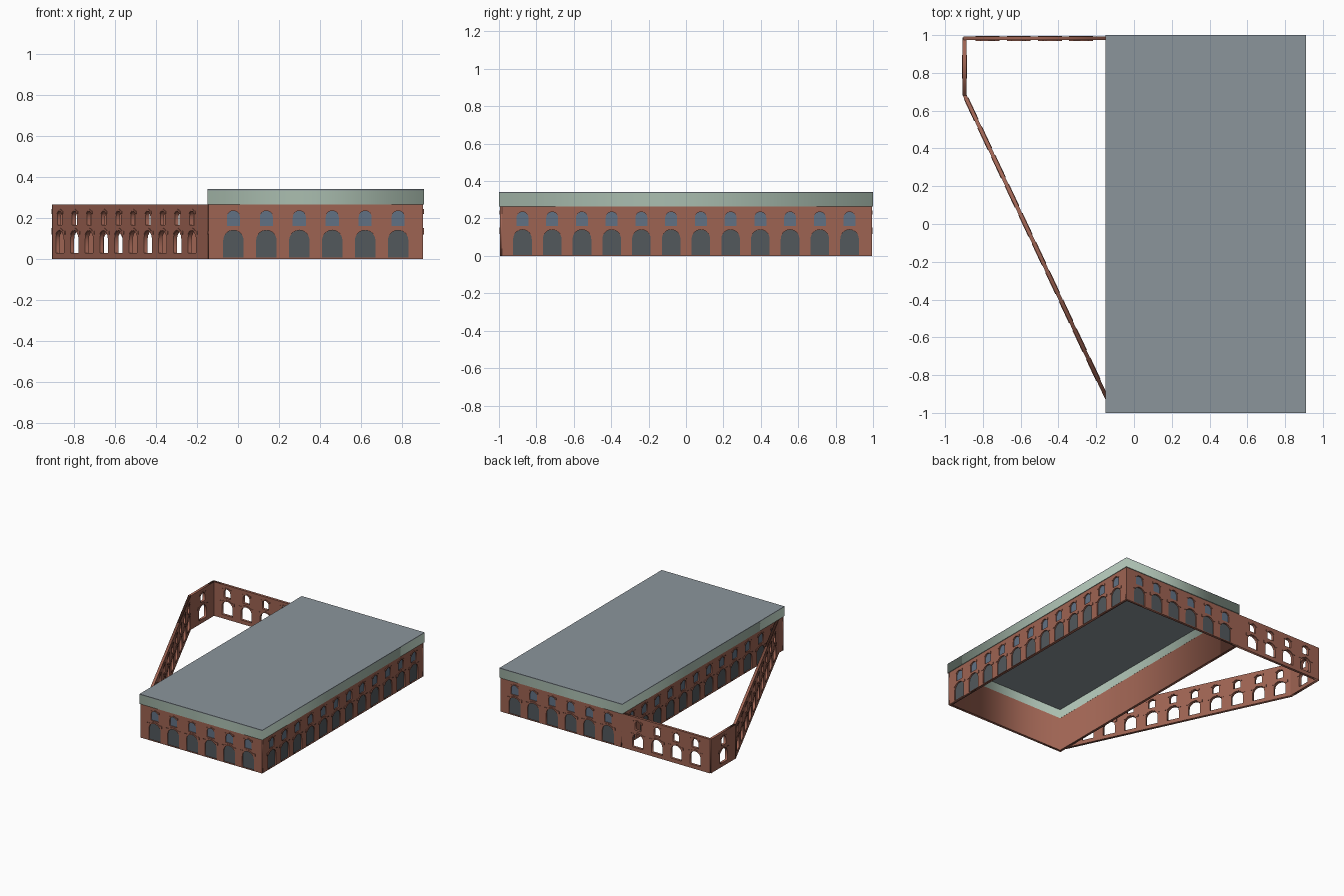
import bpy
import math
from mathutils import Matrix, Vector

cube = bpy.data.objects.get("Cube")
if cube:
    bpy.data.objects.remove(cube, do_unlink=True)


def material(name, rgb):
    m = bpy.data.materials.new(name)
    m.use_nodes = True
    color = (*rgb, 1)
    m.diffuse_color = color
    bsdf = m.node_tree.nodes["Principled BSDF"]
    bsdf.inputs["Base Color"].default_value = color
    bsdf.inputs["Roughness"].default_value = 0.8
    return m


BRICK = material("red brick", (0.34, 0.125, 0.085))
GREEN = material("pale green fascia", (0.40, 0.51, 0.43))
ROOF = material("grey roof", (0.26, 0.30, 0.33))
DARK = material("dark glass", (0.084, 0.098, 0.107))
BLUE = material("blue glass", (0.12, 0.165, 0.23))

HEIGHT = 0.265


def extrude(name, outlines, low, high, frame, mat):
    """Fill closed outlines (inner ones become holes) and extrude from low to high."""
    curve = bpy.data.curves.new(name, "CURVE")
    curve.dimensions = "2D"
    curve.fill_mode = "BOTH"
    curve.extrude = (high - low) / 2
    for pts in outlines:
        s = curve.splines.new("POLY")
        s.points.add(len(pts) - 1)
        for p, (x, y) in zip(s.points, pts):
            p.co = (x, y, 0, 1)
        s.use_cyclic_u = True
    temp = bpy.data.objects.new(name + "_outline", curve)
    bpy.context.collection.objects.link(temp)
    graph = bpy.context.evaluated_depsgraph_get()
    mesh = bpy.data.meshes.new_from_object(temp.evaluated_get(graph))
    bpy.data.objects.remove(temp, do_unlink=True)
    mesh.materials.clear()
    mesh.materials.append(mat)
    mesh.transform(frame @ Matrix.Translation((0, 0, (low + high) / 2)))
    obj = bpy.data.objects.new(name, mesh)
    bpy.context.collection.objects.link(obj)
    return obj


def rect(x0, y0, x1, y1):
    return [(x0, y0), (x1, y0), (x1, y1), (x0, y1)]


def arc(cx, cy, r, a0, a1, n=12):
    angles = [a0 + (a1 - a0) * i / n for i in range(n + 1)]
    return [(cx + r * math.cos(a), cy + r * math.sin(a)) for a in angles]


def arch(cx, sill, spring, r):
    return [(cx - r, sill), (cx + r, sill)] + arc(cx, spring, r, 0, math.pi)


def hood(cx, spring, r, rise, ear, z0, z1):
    """Raised arch cap with a square ear on each side."""
    outer = math.asin((z1 - spring) / (r + rise))
    inner = math.asin((z0 - spring) / r)
    return ([(cx + ear, z0), (cx + ear, z1)]
            + arc(cx, spring, r + rise, outer, math.pi - outer)
            + [(cx - ear, z1), (cx - ear, z0)]
            + arc(cx, spring, r, math.pi - inner, inner))


def lower_hood(c):
    return hood(c, 0.09, 0.05, 0.011, 0.063, 0.118, 0.137)


def upper_hood(c):
    return hood(c, 0.203, 0.032, 0.009, 0.039, 0.22, 0.235)


def wall_frame(start, end):
    u = (Vector(end) - Vector(start)).to_3d()
    length = u.length
    u.normalize()
    up = Vector((0, 0, 1))
    frame = Matrix((u, up, u.cross(up))).transposed().to_4x4()
    frame.translation = (*start, 0)
    return frame, length


def facade(name, start, end, count, pitch):
    """Arcaded brick skin with recessed panes."""
    frame, length = wall_frame(start, end)
    centers = [length / 2 + (i - (count - 1) / 2) * pitch for i in range(count)]
    doors = [arch(c, 0.006, 0.09, 0.05) for c in centers]
    windows = [arch(c, 0.16, 0.203, 0.032) for c in centers]
    extrude(name + "_wall", [rect(0, 0, length, HEIGHT)] + doors + windows,
            -0.01, 0, frame, BRICK)
    extrude(name + "_arch_panes", doors, -0.01, -0.007, frame, DARK)
    extrude(name + "_upper_panes", windows, -0.01, -0.007, frame, BLUE)
    hoods = [h(c) for c in centers for h in (lower_hood, upper_hood)]
    extrude(name + "_hoods", hoods, -0.002, 0.004, frame, BRICK)


def yard_wall(name, start, end, centers):
    """Freestanding wall with open arches."""
    frame, length = wall_frame(start, end)
    holes = []
    for c in centers:
        holes += [arch(c, 0.03, 0.092, 0.046), arch(c, 0.165, 0.206, 0.027)]
    outline = rect(-0.004, 0, length + 0.004, HEIGHT)
    extrude(name, [outline] + holes, -0.01, 0.01, frame, BRICK)
    hoods = [h(c) for c in centers for h in (lower_hood, upper_hood)]
    for side, low, high in (("outer", 0.008, 0.013), ("inner", -0.013, -0.008)):
        extrude(name + "_" + side + "_hoods", hoods, low, high, frame, BRICK)


# Main hall: four arcaded fronts around a plain inner wall
X0, X1, Y = -0.145, 0.905, 0.994
facade("front", (X0, -Y), (X1, -Y), 6, 0.161)
facade("left_side", (X1, -Y), (X1, Y), 12, 0.159)
facade("back", (X1, Y), (X0, Y), 6, 0.161)
facade("right_side", (X0, Y), (X0, -Y), 12, 0.159)


def ring(x0, x1, y, inset, thick):
    t = inset + thick
    return [rect(x0 + inset, -y + inset, x1 - inset, y - inset),
            rect(x0 + t, -y + t, x1 - t, y - t)]


flat = Matrix.Identity(4)
extrude("inner_wall", ring(X0, X1, Y, 0.0095, 0.01), 0, HEIGHT, flat, BRICK)

# Roof: hollow fascia band with a thin slab on top
extrude("roof_fascia", ring(-0.15, 0.91, 1, 0, 0.025), HEIGHT, 0.335, flat, GREEN)
extrude("roof_slab", [rect(-0.15, -1, 0.91, 1)], 0.335, 0.341, flat, ROOF)

# Yard walls
corner_back, corner_side = (-0.898, 0.983), (-0.898, 0.685)
yard_wall("yard_back_wall", (-0.145, 0.983), corner_back,
          [0.135 + 0.165 * i for i in range(4)])
yard_wall("yard_side_wall", corner_back, corner_side, [0.15])
yard_wall("yard_diagonal_wall", corner_side, (-0.14, -0.93),
          [0.085 + 0.169 * i for i in range(10)])
